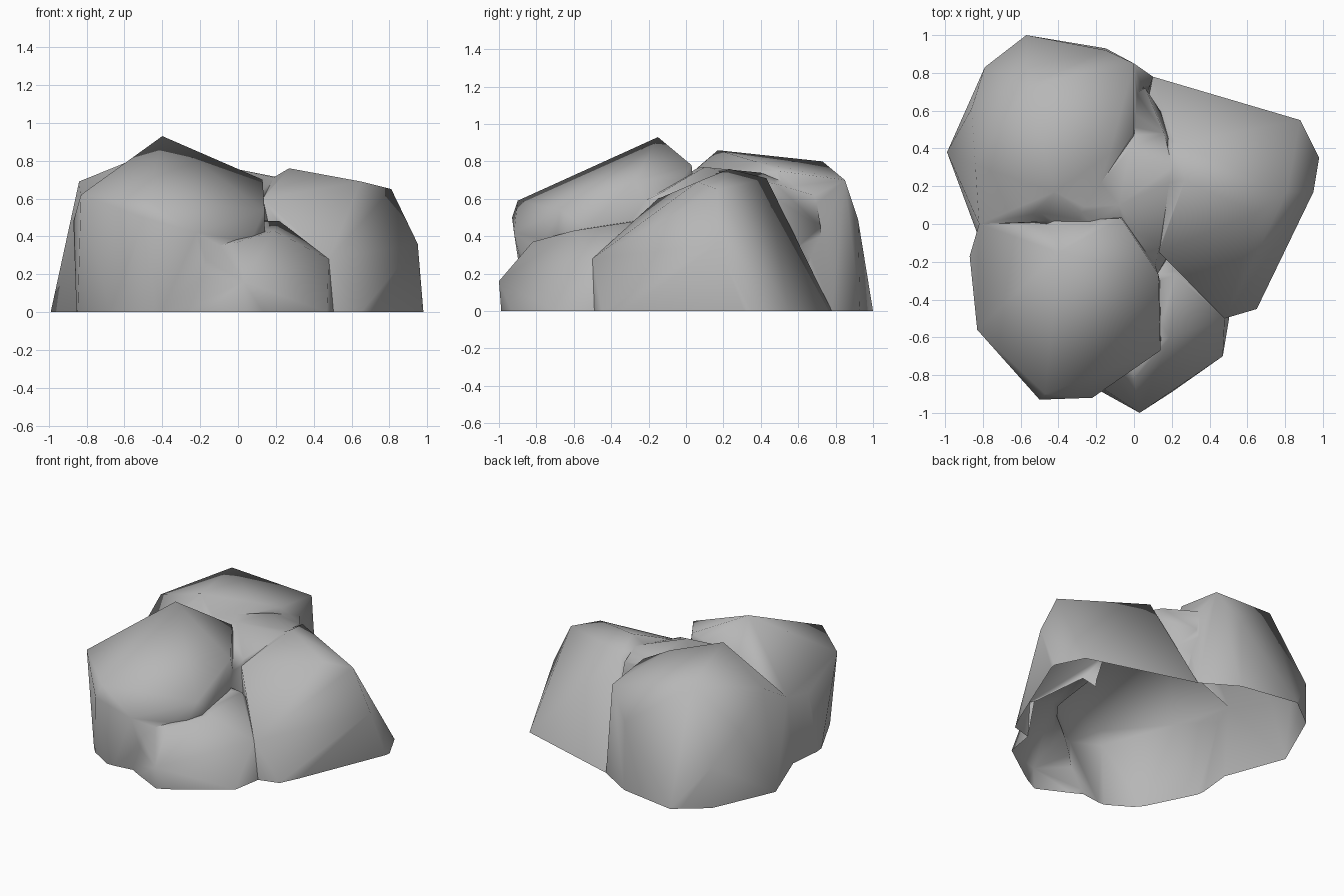
import bpy
import bmesh
from math import radians
from mathutils import Vector

default_cube = bpy.data.objects.get("Cube")
if default_cube:
    bpy.data.objects.remove(default_cube, do_unlink=True)

GROUND_SINK = 0.1

stone = bpy.data.materials.new("grey_stone")
stone.use_nodes = True
stone_colour = (0.47, 0.47, 0.47, 1)
stone.diffuse_color = stone_colour
shader = stone.node_tree.nodes["Principled BSDF"]
shader.inputs["Base Color"].default_value = stone_colour
shader.inputs["Roughness"].default_value = 0.9


def boulder(name, footprint, corners):
    """Chiselled convex boulder from its footprint and upper corners."""
    bm = bmesh.new()
    for x, y in footprint:
        bm.verts.new((x, y, 0))
        bm.verts.new((x, y, -GROUND_SINK))
    for corner in corners:
        bm.verts.new(corner)
    hull = bmesh.ops.convex_hull(bm, input=bm.verts[:])
    loose = {e for e in hull["geom_interior"] + hull["geom_unused"]
             if isinstance(e, bmesh.types.BMVert)}
    bmesh.ops.delete(bm, geom=list(loose), context="VERTS")
    bmesh.ops.recalc_face_normals(bm, faces=bm.faces[:])
    mesh = bpy.data.meshes.new(name)
    bm.to_mesh(mesh)
    bm.free()
    mesh.materials.append(stone)
    obj = bpy.data.objects.new(name, mesh)
    bpy.context.collection.objects.link(obj)
    return obj


# Tallest boulder, at the front
boulder_cluster = boulder(
    "boulder_cluster",
    [(-.45, -.84), (-.65, -.72), (-.85, -.32), (-.82, -.03), (-.14, -.8), (.15, -.35), (0, .1)],
    [(-.83, -.56, .62), (-.47, -.9, .59), (-.5, -.93, .5), (-.22, -.92, .42), (.14, -.67, .54),
     (-.4, -.15, .93), (-.07, .03, .78), (.13, -.27, .7), (-.87, -.17, .48), (-.82, 0, .5)])

# Broad boulder at the back
back_boulder = boulder(
    "back_boulder",
    [(-.99, .38), (-.79, .83), (-.57, 1), (-.15, .93), (.1, .78), (-.82, -.07), (0, .1)],
    [(-.15, .92, .49), (0, .85, .7), (-.56, .73, .8), (-.42, .17, .86), (-.13, .37, .8),
     (0, .49, .75), (-.84, .31, .69), (-.86, .61, .5), (-.79, .83, .3), (-.82, 0, .5), (-.3, .02, .76)])

# Wedge boulder at the side
side_boulder = boulder(
    "side_boulder",
    [(.98, .35), (.88, .55), (.1, .78), (.65, -.45), (.51, -.49), (0, 0)],
    [(.81, .17, .65), (.65, .06, .69), (.27, .23, .76), (.22, .43, .71), (.95, .17, .36),
     (.13, -.15, .6), (.49, -.49, .29), (0, .3, .6)])

# Low boulder in the front gap
low_boulder = boulder(
    "low_boulder",
    [(.47, -.7), (.2, -.89), (.03, -.98), (-.14, -.87), (-.33, -.8), (.5, -.5), (-.1, -.2), (.4, 0)],
    [(.03, -1, .16), (.48, -.5, .28), (.22, -.27, .48), (-.24, -.82, .32), (0, -.82, .37),
     (.19, -.6, .43), (-.1, -.2, .5)])

# Rubble filling the valleys between the boulders
core = boulder(
    "valley_fill",
    [(-.78, .02), (-.1, .7), (.4, .2), (0, -.6)],
    [(-.8, .06, .5), (-.5, .05, .71), (-.3, .07, .77), (-.08, .1, .77), (-.02, .4, .74), (.16, .48, .68),
     (.2, .3, .72), (.13, -.12, .64), (.1, -.3, .55), (.06, .72, .45), (.03, .7, .62)])

# Fuse the boulders into one skin
parts = [core, back_boulder, side_boulder, low_boulder]
for part in parts:
    union = boulder_cluster.modifiers.new("fuse", "BOOLEAN")
    union.operation = "UNION"
    union.solver = "EXACT"
    union.object = part
bpy.context.view_layer.update()
fused = bpy.data.meshes.new_from_object(
    boulder_cluster.evaluated_get(bpy.context.evaluated_depsgraph_get()))
boulder_cluster.modifiers.clear()
boulder_cluster.data = fused
for part in parts:
    bpy.data.objects.remove(part, do_unlink=True)

# Slice off the sunken part, leaving the underside open
bm = bmesh.new()
bm.from_mesh(fused)
bmesh.ops.bisect_plane(bm, geom=bm.verts[:] + bm.edges[:] + bm.faces[:], dist=0.0001,
                       plane_co=Vector((0, 0, 0)), plane_no=Vector((0, 0, 1)), clear_inner=True)
bmesh.ops.remove_doubles(bm, verts=bm.verts[:], dist=0.03)
bmesh.ops.triangulate(bm, faces=bm.faces[:])
bm.to_mesh(fused)
bm.free()

# Soft shading with only the hardest breaks kept
bpy.ops.object.select_all(action="DESELECT")
boulder_cluster.select_set(True)
bpy.context.view_layer.objects.active = boulder_cluster
bpy.ops.object.shade_smooth_by_angle(angle=radians(80))
